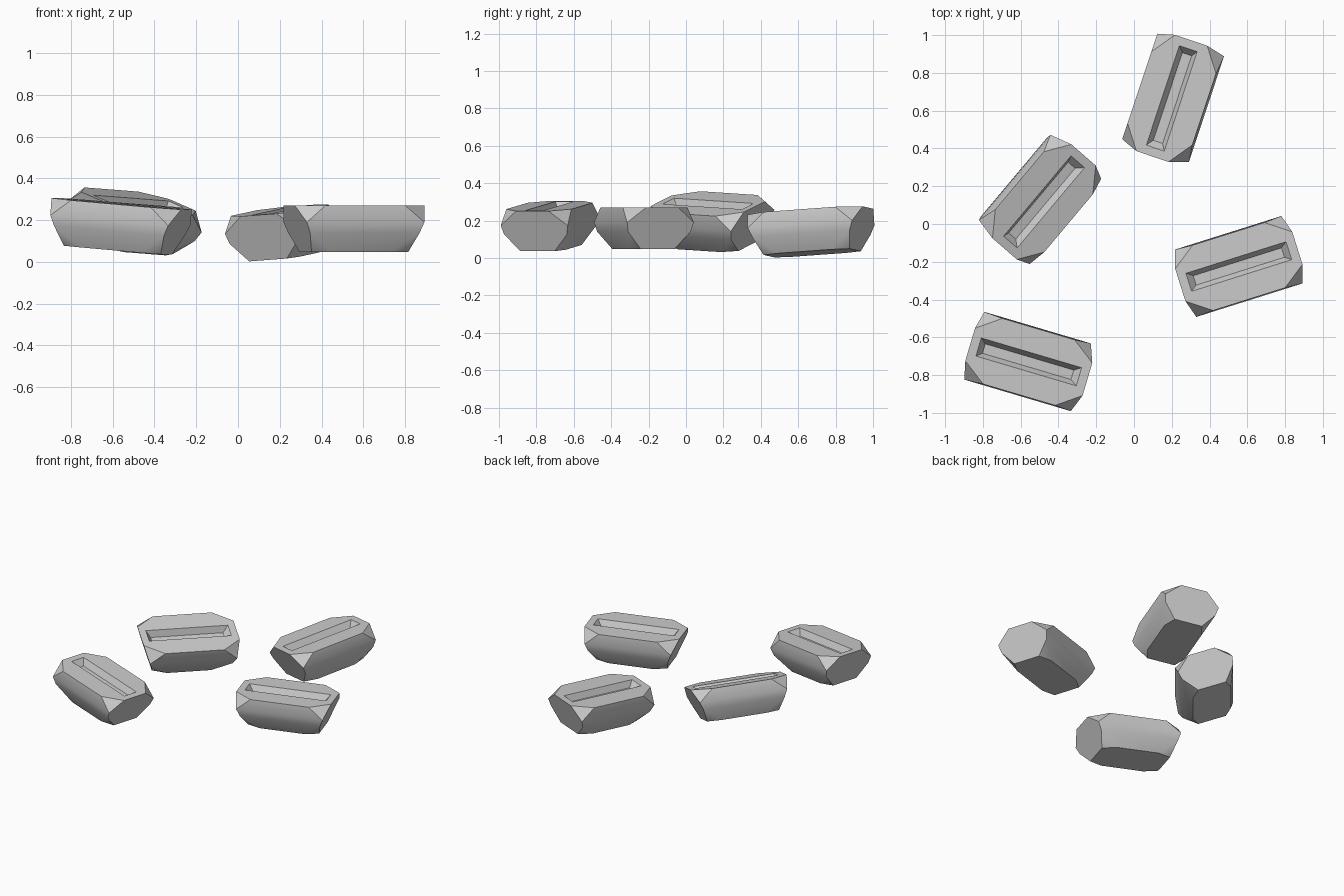
import bpy, bmesh
from math import radians
from mathutils import Matrix, Vector

if "Cube" in bpy.data.objects:
    bpy.data.objects.remove(bpy.data.objects["Cube"])

# One corner of the faceted bar; local z = 0 is the top face
CORNER = {
    "top_end": (0.325, 0.09, 0.0),
    "top_side": (0.20, 0.181, 0.0),
    "mid_high": (0.295, 0.187, -0.08),
    "mid_low": (0.275, 0.175, -0.13),
    "low_end": (0.243, 0.095, -0.222),
    "low_side": (0.15, 0.13, -0.222),
    "slot_rim": (0.278, 0.050, 0.0),
    "slot_floor": (0.245, 0.026, -0.042),
}
QUADRANTS = [(1, 1), (-1, 1), (-1, -1), (1, -1)]


def make_bar(name, location, heading, slope_long, slope_cross):
    bm = bmesh.new()
    v = {(k, q): bm.verts.new((p[0] * q[0], p[1] * q[1], p[2]))
         for k, p in CORNER.items() for q in QUADRANTS}

    def face(*keys):
        bm.faces.new([v[k] for k in keys])

    def loop(a, b, names):
        # closed outline running down corner a and back up corner b
        face(*[(n, a) for n in names], *[(n, b) for n in reversed(names)])

    # Cut corners, above and below
    for q in QUADRANTS:
        face(("top_end", q), ("top_side", q), ("mid_high", q))
        face(("low_end", q), ("low_side", q), ("mid_low", q))
        face(("top_end", q), ("top_side", q), ("slot_rim", q))
    for s in (1, -1):
        # Ends
        a, b = (s, 1), (s, -1)
        loop(a, b, ["top_end", "mid_high", "mid_low", "low_end"])
        loop(a, b, ["top_end", "slot_rim"])
        loop(a, b, ["slot_rim", "slot_floor"])
        # Long sides
        a, b = (1, s), (-1, s)
        loop(a, b, ["top_side", "mid_high"])
        loop(a, b, ["mid_high", "mid_low"])
        loop(a, b, ["mid_low", "low_side"])
        loop(a, b, ["top_side", "slot_rim"])
        loop(a, b, ["slot_rim", "slot_floor"])
    # Underside and slot floor
    face(*[(n, q) for i, q in enumerate(QUADRANTS)
           for n in (("low_end", "low_side") if i % 2 == 0 else ("low_side", "low_end"))])
    face(*[("slot_floor", q) for q in QUADRANTS])
    bmesh.ops.recalc_face_normals(bm, faces=bm.faces)

    mesh = bpy.data.meshes.new(name)
    bm.to_mesh(mesh)
    bm.free()
    obj = bpy.data.objects.new(name, mesh)
    bpy.context.collection.objects.link(obj)

    # Lean the bar to its resting slope, then turn it
    x = Vector((1, 0, slope_long)).normalized()
    n = x.cross(Vector((0, 1, slope_cross))).normalized()
    lean = Matrix((x, n.cross(x), n)).transposed().to_4x4()
    obj.matrix_world = (Matrix.Translation(location)
                        @ Matrix.Rotation(radians(heading), 4, 'Z') @ lean)
    bpy.context.view_layer.objects.active = obj
    obj.select_set(True)
    bpy.ops.object.shade_smooth_by_angle(angle=radians(30))
    obj.select_set(False)


# Four scattered bars: top centre, heading, slope along and across
make_bar("bar_right", (0.555, -0.225, 0.27), 17.5, 0, 0)
make_bar("bar_back", (0.20, 0.665, 0.247), 71.6, 0.069, -0.072)
make_bar("bar_left", (-0.476, 0.117, 0.29), 50, -0.05, 0.33)
make_bar("bar_front", (-0.557, -0.73, 0.278), -16.5, -0.085, 0)
